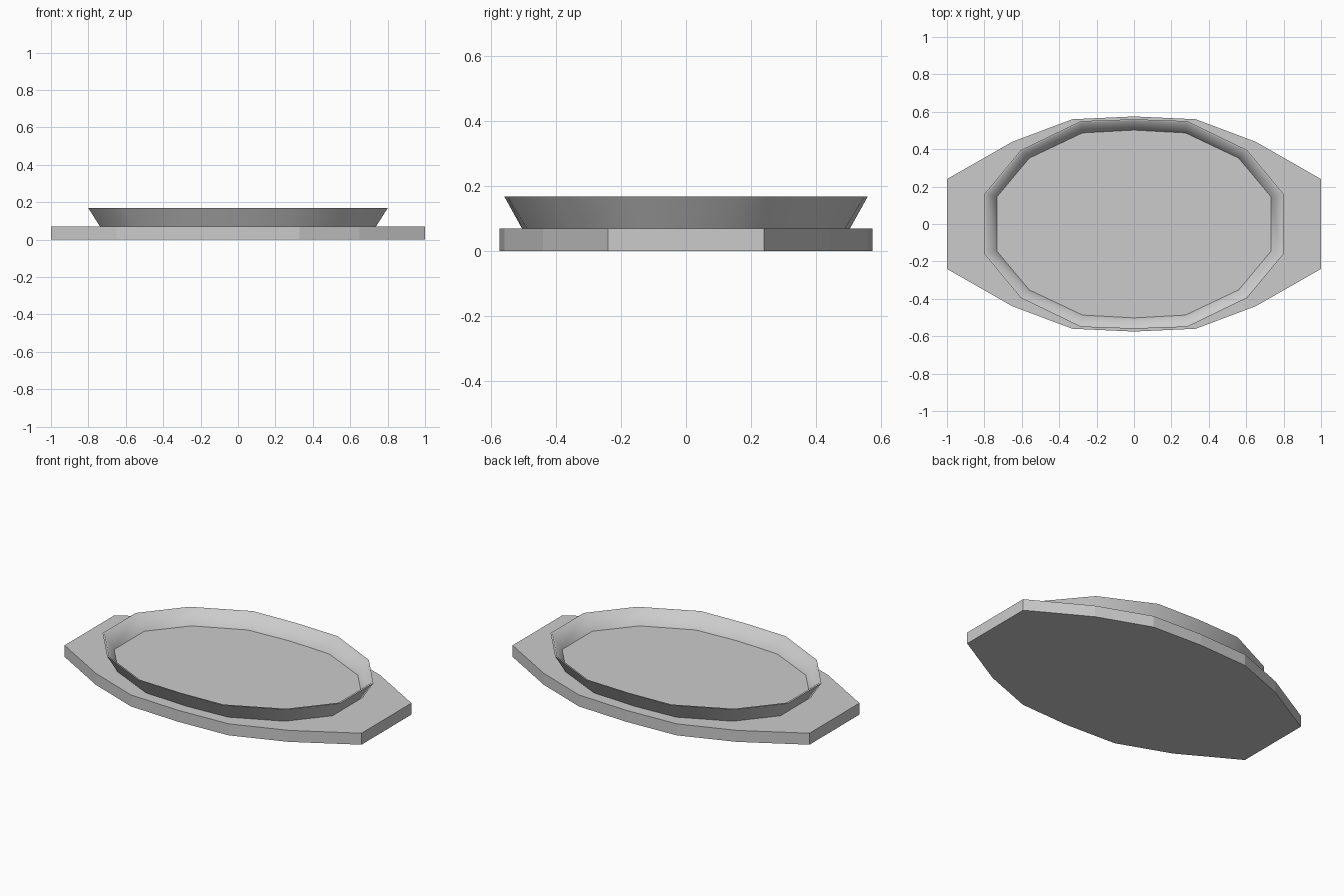
import bpy
import bmesh

cube = bpy.data.objects.get("Cube")
if cube:
    bpy.data.objects.remove(cube, do_unlink=True)

grey = bpy.data.materials.new("plain grey")
grey.use_nodes = True
grey.diffuse_color = (0.6, 0.6, 0.6, 1)
grey.node_tree.nodes["Principled BSDF"].inputs["Base Color"].default_value = (0.6, 0.6, 0.6, 1)


def outline(quarter, scale=1.0):
    """Mirror a quarter outline (side point first, end point on x = 0) into a full loop."""
    half = quarter + [(-x, y) for x, y in reversed(quarter[:-1])]
    full = half + [(-x, -y) for x, y in half]
    points = []
    for x, y in full:
        if (x, y) not in points:
            points.append((x * scale, y * scale))
    return points


def loft(name, layers, smooth_rings=(), sharp_rings=()):
    """Bridge a stack of matching outlines and cap both ends."""
    bm = bmesh.new()
    rings = [[bm.verts.new((x, y, z)) for x, y in pts] for pts, z in layers]
    n = len(rings[0])
    for k in range(len(rings) - 1):
        for i in range(n):
            j = (i + 1) % n
            face = bm.faces.new((rings[k][i], rings[k][j], rings[k + 1][j], rings[k + 1][i]))
            face.smooth = k in smooth_rings
    bm.faces.new(rings[0])
    bm.faces.new(rings[-1])
    bmesh.ops.recalc_face_normals(bm, faces=bm.faces)
    for k in sharp_rings:
        for i in range(n):
            edge = bm.edges.get((rings[k][i], rings[k][(i + 1) % n]))
            edge.smooth = False
    mesh = bpy.data.meshes.new(name)
    bm.to_mesh(mesh)
    bm.free()
    mesh.materials.append(grey)
    obj = bpy.data.objects.new(name, mesh)
    bpy.context.collection.objects.link(obj)
    return obj


# Flat board with a handle at each end
board = [(1.0, 0.24), (0.65, 0.44), (0.33, 0.56), (0, 0.575)]
loft("serving_board", [(outline(board), 0), (outline(board), 0.07)])

# Shallow flared dish: outer wall, thin lip, inner wall and floor
rim = [(0.80, 0.16), (0.605, 0.395), (0.285, 0.55), (0, 0.56)]
floor = [(0.733, 0.145), (0.56, 0.352), (0.275, 0.487), (0, 0.502)]
loft("dish", [
    (outline(floor, 1.006), 0.069),
    (outline(rim), 0.168),
    (outline(rim, 0.985), 0.168),
    (outline(floor), 0.08),
], smooth_rings=(0, 1, 2), sharp_rings=(0, 1, 3))
